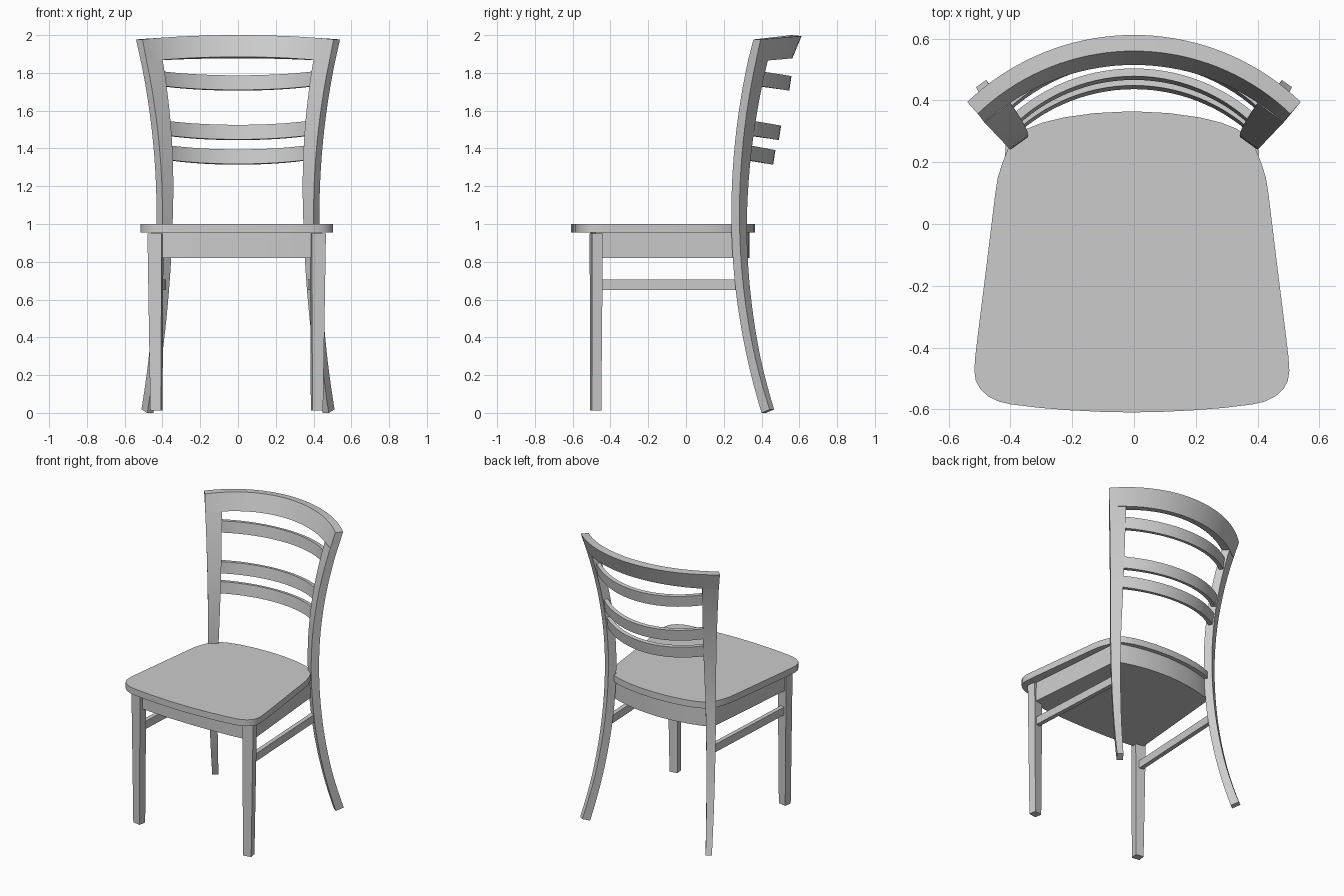
import bpy, bmesh, math

if "Cube" in bpy.data.objects:
    bpy.data.objects.remove(bpy.data.objects["Cube"])

mat = bpy.data.materials.new("grey paint")
mat.diffuse_color = (0.6, 0.6, 0.6, 1)
mat.use_nodes = True
mat.node_tree.nodes["Principled BSDF"].inputs["Base Color"].default_value = mat.diffuse_color
SHIFT = -0.007  # seat assembly sits slightly to the left


def loft(name, rings):
    """Closed solid skinned through rings of equal point count."""
    bm = bmesh.new()
    vs = [[bm.verts.new(p) for p in r] for r in rings]
    n = len(rings[0])
    for a, b in zip(vs, vs[1:]):
        for i in range(n):
            j = (i + 1) % n
            bm.faces.new((a[i], a[j], b[j], b[i]))
    bm.faces.new(vs[0][::-1])
    bm.faces.new(vs[-1])
    bmesh.ops.recalc_face_normals(bm, faces=bm.faces)
    me = bpy.data.meshes.new(name)
    bm.to_mesh(me)
    bm.free()
    me.materials.append(mat)
    ob = bpy.data.objects.new(name, me)
    bpy.context.collection.objects.link(ob)
    return ob


def slab(name, half, z0, z1):
    """Flat board from the right half of a symmetric outline."""
    pts = half + [(-x, y) for x, y in half[::-1] if x > 0]
    return loft(name, [[(x + SHIFT, y, z) for x, y in pts] for z in (z0, z1)])


def bowed_bar(name, corners, steps=28):
    """Bar whose four long edges are arcs: (end x, end y, end z, mid y, mid z)."""
    rings = []
    for k in range(steps + 1):
        u = 2 * k / steps - 1
        ring = []
        for ex, ey, ez, my, mz in corners:
            sag = my - ey
            r = (ex * ex + sag * sag) / (2 * sag)
            a = u * math.asin(ex / r)
            drop = r * (1 - math.cos(a))
            ring.append((r * math.sin(a), my - drop, mz + (ez - mz) * drop / sag))
        rings.append(ring)
    return loft(name, rings)


# Seat board
slab("seat", [(0, -.61), (.1, -.608), (.2, -.603), (.3, -.595), (.39, -.584),
              (.43, -.575), (.465, -.558), (.49, -.535), (.505, -.508),
              (.51, -.475), (.507, -.43), (.50, -.37), (.47, -.13), (.442, .1),
              (.434, .15), (.42, .195), (.40, .245), (.375, .282), (.34, .308),
              (.29, .328), (.22, .345), (.12, .359), (0, .365)], .955, 1.0)

# Solid apron block beneath the seat, bowed at front and back
slab("apron", [(0, -.505), (.15, -.502), (.3, -.495), (.45, -.48), (.385, .262),
               (.33, .285), (.25, .307), (.17, .323), (.08, .333), (0, .337)],
     .82, .957)

# Curved rear posts, square to the arc of the backrest
C, S = .81, .587


def post_ring(z, side, slant=0.0):
    if z < 1.05:
        t = ((1.05 - z) / 1.05) ** 2
        x, y = .40 + .08 * t, .24 + .16 * t
        w = .068 - .028 * (1.05 - z) / 1.05
    else:
        t = ((z - 1.05) / .93) ** 2
        x, y = .40 + .109 * t, .24 + .115 * t
        w = .068 + .037 * (z - 1.05) / .81
    d = .053
    pts = [(x, y, z), (x - C * w, y + S * w, z),
           (x - C * w + S * d, y + S * w + C * d, z + slant),
           (x + S * d, y + C * d, z + slant)]
    return [(side * px, py, pz) for px, py, pz in pts]


for side, tag in ((-1, "left"), (1, "right")):
    levels = [1.87 * i / 26 for i in range(27)]
    loft(tag + "_rear_post",
         [post_ring(z, side, .018 * max(0, 1 - z / .3)) for z in levels])

    # Tapered front leg, turned to follow the side of the seat
    rings = []
    for z, cx, cy, w, d in ((.012, .425, -.478, .057, .05), (.95, .43, -.475, .076, .058)):
        a = math.radians(10)
        ring = []
        for sx, sy in ((-1, -1), (1, -1), (1, 1), (-1, 1)):
            px, py = sx * w / 2, sy * d / 2
            ring.append((side * (cx + px * math.cos(a) - py * math.sin(a)) + SHIFT,
                         cy + px * math.sin(a) + py * math.cos(a), z))
        rings.append(ring)
    loft(tag + "_front_leg", rings)

    # Side stretcher between front leg and rear post
    loft(tag + "_stretcher",
         [[(side * (cx + dx) + SHIFT, y, z) for dx, z in
           ((-.015, .65), (.015, .65), (.015, .705), (-.015, .705))]
          for cx, y in ((.43, -.47), (.392, .285))])

# Crest rail, leaning back
bowed_bar("crest_rail", [(.483, .327, 1.86, .515, 1.885), (.514, .370, 1.86, .563, 1.877),
                         (.540, .395, 1.977, .612, 1.995), (.506, .357, 1.977, .56, 2.0)], 36)

# Three back slats dipping towards the middle
for i, (ex, ey, my, top) in enumerate(((.437, .357, .54, 1.785), (.408, .315, .485, 1.523),
                                       (.397, .300, .455, 1.393))):
    h, t, lean = .077, .0125, .006
    bowed_bar("back_slat_%d" % (i + 1), [
        (ex - .008, ey - t - lean, top - h + .027, my - t - lean, top - h + .002),
        (ex + .008, ey + t - lean, top - h + .027, my + t - lean, top - h - .002),
        (ex + .008, ey + t + lean, top + .027, my + t + lean, top - .002),
        (ex - .008, ey - t + lean, top + .027, my - t + lean, top + .002)])

# Smooth the curved faces, keep edges crisp
bpy.ops.object.select_all(action='SELECT')
bpy.context.view_layer.objects.active = bpy.data.objects["seat"]
bpy.ops.object.shade_smooth_by_angle(angle=math.radians(30))
